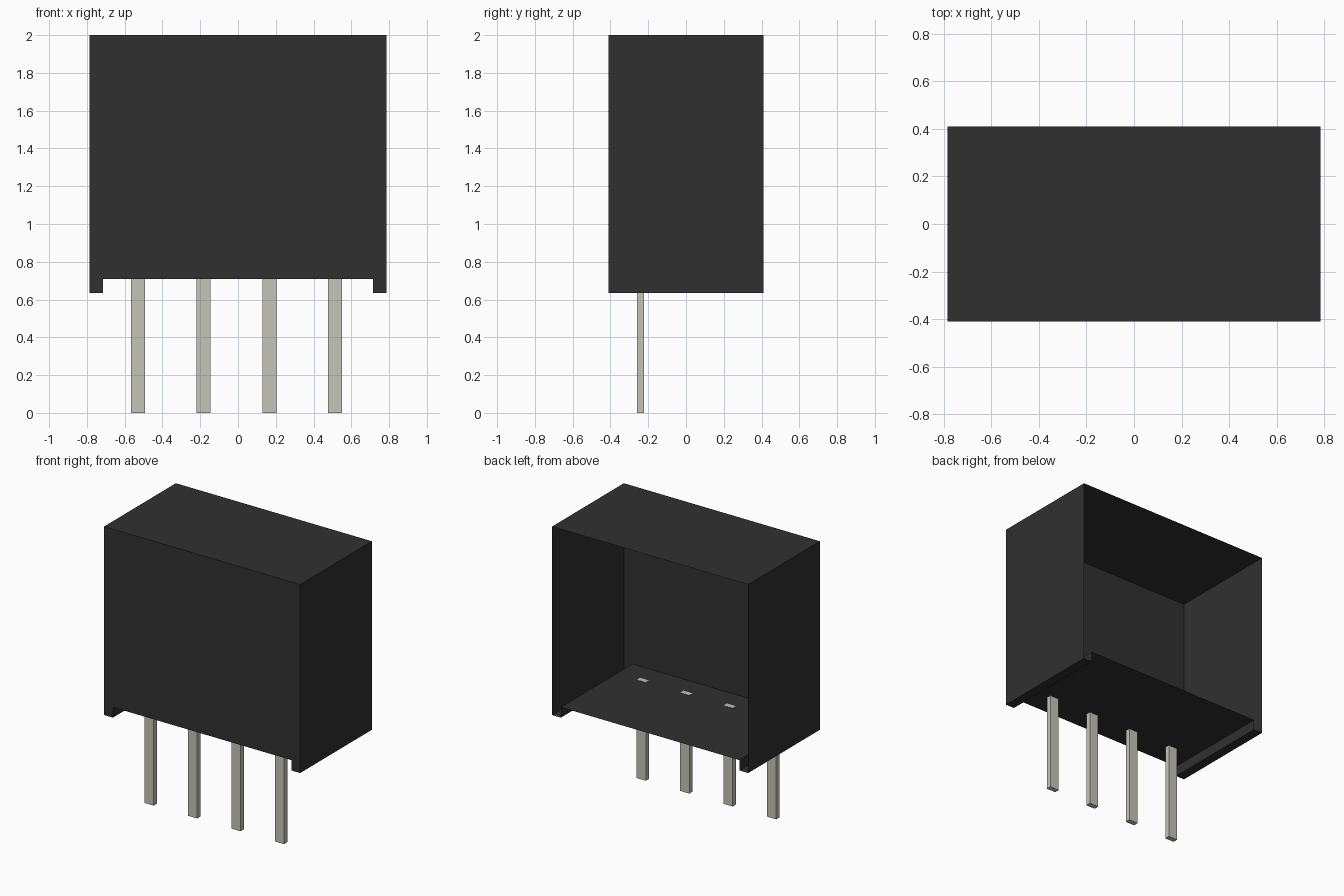
import bpy
import bmesh

cube = bpy.data.objects.get("Cube")
if cube:
    bpy.data.objects.remove(cube, do_unlink=True)


def material(name, rgb):
    m = bpy.data.materials.new(name)
    m.use_nodes = True
    m.diffuse_color = (*rgb, 1)
    m.node_tree.nodes["Principled BSDF"].inputs["Base Color"].default_value = (*rgb, 1)
    return m


def add_object(name, bm, mat):
    mesh = bpy.data.meshes.new(name)
    bm.to_mesh(mesh)
    bm.free()
    mesh.materials.append(mat)
    ob = bpy.data.objects.new(name, mesh)
    bpy.context.collection.objects.link(ob)
    return ob


black = material("black plastic", (0.03, 0.03, 0.03))
metal = material("grey metal", (0.56, 0.56, 0.49))

W, D, TOP = 0.785, 0.41, 2.0      # half width, half depth, height
FOOT, BASE, FLOOR = 0.715, 0.635, 0.71

# Housing: front outline with two feet, extruded backwards, left open at the rear
outline = [(-W, BASE), (-FOOT, BASE), (-FOOT, FLOOR), (FOOT, FLOOR),
           (FOOT, BASE), (W, BASE), (W, TOP), (-W, TOP)]
bm = bmesh.new()
front = bm.faces.new([bm.verts.new((x, -D, z)) for x, z in outline])
front.normal_update()
result = bmesh.ops.extrude_face_region(bm, geom=[front], use_keep_orig=True)
moved = [g for g in result["geom"] if isinstance(g, bmesh.types.BMVert)]
bmesh.ops.translate(bm, verts=moved, vec=(0, 2 * D, 0))
bmesh.ops.recalc_face_normals(bm, faces=bm.faces)
rear = [f for f in bm.faces if all(v.co.y > 0 for v in f.verts)]
bmesh.ops.delete(bm, geom=rear, context="FACES_ONLY")
add_object("housing", bm, black)

# Four flat pins whose ends just show through the floor
for i in range(4):
    bm = bmesh.new()
    bmesh.ops.create_cube(bm, size=1)
    height = FLOOR + 0.002
    bmesh.ops.scale(bm, verts=bm.verts, vec=(0.073, 0.037, height))
    bmesh.ops.translate(bm, verts=bm.verts,
                        vec=(-0.53 + i * 0.348, -0.241, height / 2))
    add_object(f"pin_{i + 1}", bm, metal)
